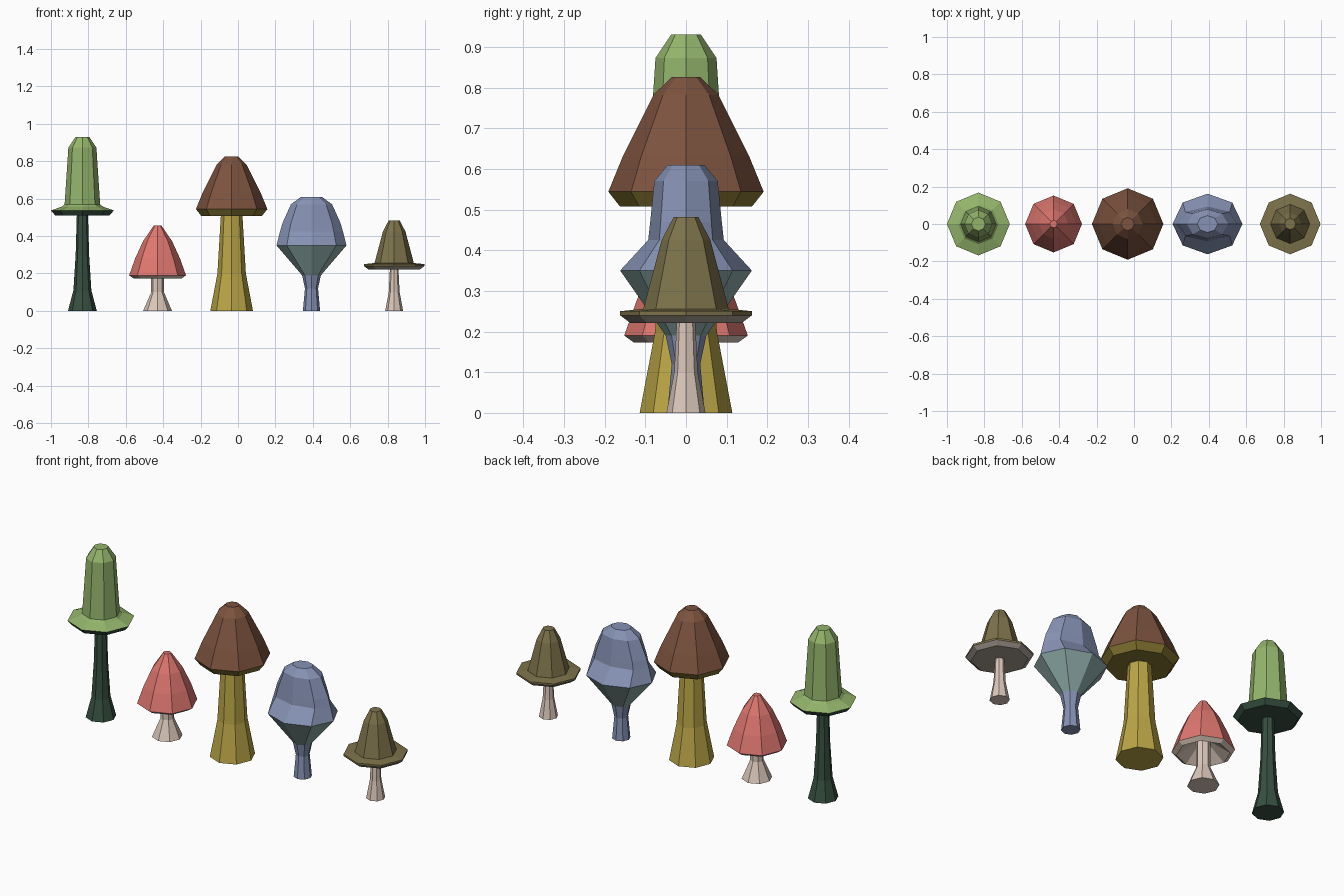
import bpy, bmesh
from math import cos, sin, pi

if "Cube" in bpy.data.objects:
    bpy.data.objects.remove(bpy.data.objects["Cube"])

SIDES = 8


def material(name, hex_colour):
    m = bpy.data.materials.new(name)
    srgb = [int(hex_colour[i:i + 2], 16) / 255 for i in (0, 2, 4)]
    lin = [c / 12.92 if c < 0.04 else ((c + 0.055) / 1.055) ** 2.4 for c in srgb]
    m.diffuse_color = (*lin, 1)
    m.use_nodes = True
    m.node_tree.nodes["Principled BSDF"].inputs["Base Color"].default_value = m.diffuse_color
    return m


def lathe(name, x, profile, mat, close_first=False, close_last=False):
    """Eight-sided turned part; profile runs top to bottom as (radius, z[, y radius])."""
    bm = bmesh.new()
    rings = []
    for p in profile:
        rx, z = p[:2]
        ry = p[2] if len(p) > 2 else rx
        rings.append([bm.verts.new((x + rx * cos(2 * pi * i / SIDES),
                                    ry * sin(2 * pi * i / SIDES), z))
                      for i in range(SIDES)])
    for a, b in zip(rings, rings[1:]):
        for i in range(SIDES):
            j = (i + 1) % SIDES
            bm.faces.new((a[i], b[i], b[j], a[j]))
    if close_first:
        bm.faces.new(rings[0])
    if close_last:
        bm.faces.new(rings[-1][::-1])
    me = bpy.data.meshes.new(name)
    bm.to_mesh(me)
    bm.free()
    me.materials.append(mat)
    ob = bpy.data.objects.new(name, me)
    bpy.context.collection.objects.link(ob)


def mushroom(name, x, cap, gills, stem, cap_mat, gill_mat, stem_mat):
    lathe(name + "_cap", x, cap, cap_mat, close_first=True)
    lathe(name + "_gills", x, [cap[-1]] + gills, gill_mat)
    lathe(name + "_stem", x, stem, stem_mat, close_last=True)


green = material("green", "94B56C")
dark_green = material("dark_green", "375040")
red = material("red", "DF7770")
cream = material("cream", "DCC8BB")
brown = material("brown", "7D533F")
mustard = material("mustard", "BBA647")
olive_gill = material("olive_gill", "857532")
blue = material("blue", "8793B5")
teal = material("teal", "8CA9A6")
olive = material("olive", "7D724B")
grey_gill = material("grey_gill", "A89D94")

# Tall green mushroom
mushroom("tall_green", -0.832,
         [(0.037, 0.93), (0.075, 0.873), (0.095, 0.57), (0.108, 0.558), (0.168, 0.537)],
         [(0.145, 0.51), (0.03, 0.51)],
         [(0.03, 0.51), (0.036, 0.3), (0.048, 0.11), (0.077, 0)],
         green, dark_green, dark_green)

# Short red mushroom with a hollow underside
mushroom("short_red", -0.43,
         [(0.02, 0.457), (0.078, 0.372), (0.12, 0.28), (0.152, 0.19)],
         [(0.128, 0.173), (0.034, 0.24)],
         [(0.034, 0.24), (0.034, 0.1), (0.077, 0)],
         red, cream, cream)

# Large brown mushroom
mushroom("large_brown", -0.034,
         [(0.035, 0.826), (0.08, 0.782), (0.155, 0.632), (0.191, 0.544)],
         [(0.162, 0.507), (0.06, 0.507)],
         [(0.058, 0.507), (0.076, 0.2), (0.114, 0)],
         brown, olive_gill, mustard)

# Blue mushroom, flattened front and back above the brim
mushroom("blue", 0.393,
         [(0.055, 0.61, 0.045), (0.11, 0.57, 0.078), (0.155, 0.47, 0.088),
          (0.168, 0.425, 0.093), (0.187, 0.35, 0.162)],
         [(0.05, 0.19)],
         [(0.05, 0.19), (0.035, 0.12), (0.046, 0)],
         blue, teal, blue)

# Small olive mushroom with a wide brim
mushroom("small_olive", 0.835,
         [(0.03, 0.482), (0.06, 0.425), (0.105, 0.256), (0.162, 0.25), (0.162, 0.24)],
         [(0.137, 0.221), (0.023, 0.221)],
         [(0.023, 0.221), (0.029, 0.1), (0.048, 0)],
         olive, grey_gill, cream)
